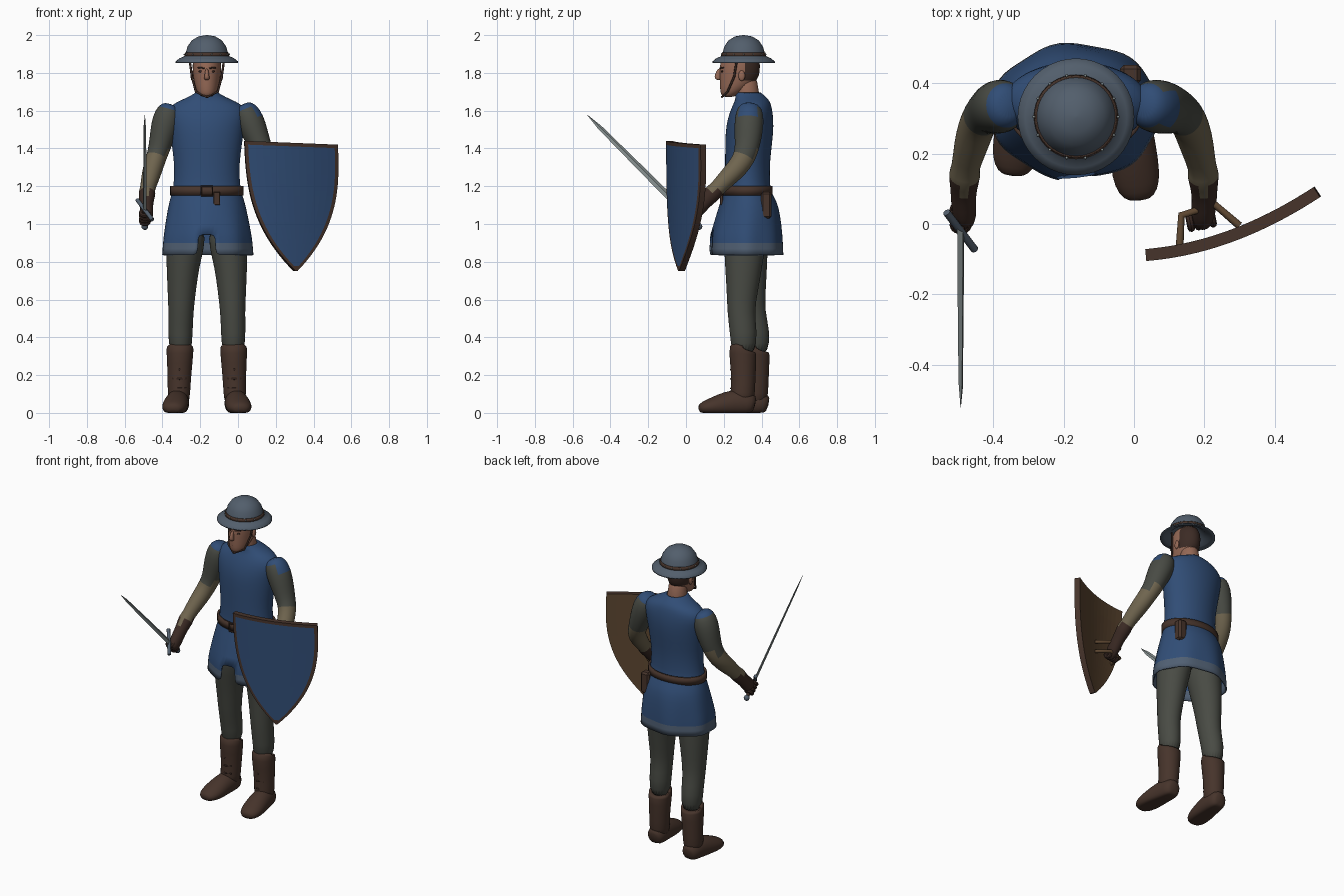
import bpy, bmesh
from math import sin, cos, pi, tau
from mathutils import Vector, Matrix

if "Cube" in bpy.data.objects:
    bpy.data.objects.remove(bpy.data.objects["Cube"])


def material(name, *rgb):
    m = bpy.data.materials.new(name)
    m.use_nodes = True
    m.diffuse_color = (*rgb, 1)
    bsdf = m.node_tree.nodes["Principled BSDF"]
    bsdf.inputs["Base Color"].default_value = (*rgb, 1)
    bsdf.inputs["Roughness"].default_value = 0.7
    return m


BLUE = material("blue cloth", .03, .074, .18)
HEM = material("faded hem", .08, .115, .17)
GREY = material("grey wool", .066, .07, .058)
TAN = material("tan linen", .16, .13, .078)
DARK = material("dark leather", .045, .024, .018)
BROWN = material("brown leather", .062, .034, .024)
WOOD = material("wood", .11, .062, .03)
SKIN = material("skin", .3, .14, .092)
STEEL = material("helmet steel", .085, .113, .15)
BLADE = material("bright steel", .24, .28, .28)
MID = -.165     # body centre line


def finish(name, bm, mats, smooth=True, sub=0):
    bmesh.ops.recalc_face_normals(bm, faces=bm.faces)
    me = bpy.data.meshes.new(name)
    bm.to_mesh(me)
    bm.free()
    for m in mats:
        me.materials.append(m)
    for p in me.polygons:
        p.use_smooth = smooth
    ob = bpy.data.objects.new(name, me)
    bpy.context.collection.objects.link(ob)
    if sub:
        ob.modifiers.new("smooth", "SUBSURF").levels = sub
        ob.modifiers["smooth"].render_levels = sub
    return ob


def loft(name, rings, mats, n=20, flat=False, side=(1, 0, 0), cap=True,
         pick=None, wave=None, sub=1, smooth=True, floor=False):
    """Skin elliptical rings (x, y, z, side radius, other radius)."""
    bm, loops = bmesh.new(), []
    mids = [Vector(r[:3]) for r in rings]
    for i, (x, y, z, a, b) in enumerate(rings):
        t = mids[min(i + 1, len(mids) - 1)] - mids[max(i - 1, 0)]
        t = Vector((0, 0, 1)) if flat else t.normalized()
        s = Vector(side)
        s = (s - t * s.dot(t)).normalized()
        o = t.cross(s)
        loop = []
        for k in range(n):
            q = tau * k / n
            w = wave(q, z) if wave else 1
            p = mids[i] + (s * a * cos(q) + o * b * sin(q)) * w
            if floor:
                p.z = max(p.z, 0)
            loop.append(bm.verts.new(p))
        loops.append(loop)
    for lo, hi in zip(loops, loops[1:]):
        for k in range(n):
            j = (k + 1) % n
            quad = (lo[k], lo[j], hi[j], hi[k])
            c = sum((v.co for v in quad), Vector()) / 4
            index = pick(c) if pick else 0
            if index >= 0:
                bm.faces.new(quad).material_index = index
    if cap:
        for loop in (loops[0], loops[-1]):
            f = bm.faces.new(loop)
            f.material_index = max(0, pick(f.calc_center_median())) if pick else 0
    return finish(name, bm, mats, smooth, sub)


def tube(name, pts, r, mat):
    cu = bpy.data.curves.new(name, "CURVE")
    cu.dimensions, cu.bevel_depth, cu.bevel_resolution = "3D", r, 2
    cu.use_fill_caps = True
    sp = cu.splines.new("POLY")
    sp.points.add(len(pts) - 1)
    for p, co in zip(sp.points, pts):
        p.co = (*co, 1)
    cu.materials.append(mat)
    ob = bpy.data.objects.new(name, cu)
    bpy.context.collection.objects.link(ob)


def ball(name, at, size, mat):
    bm = bmesh.new()
    bmesh.ops.create_uvsphere(bm, u_segments=12, v_segments=8, radius=1,
                              matrix=Matrix.Translation(at) @ Matrix.Diagonal((*size, 1)))
    return finish(name, bm, [mat])


def box(name, at, size, mat):
    bm = bmesh.new()
    bmesh.ops.create_cube(bm, matrix=Matrix.Translation(at) @ Matrix.Diagonal((*size, 1)))
    bmesh.ops.bevel(bm, geom=bm.edges[:], offset=min(size) * .2, segments=1, affect="EDGES")
    return finish(name, bm, [mat], False)


# Tunic: hem band at the bottom, slit at the front
def tunic_part(c):
    if c.z < .93 and c.y < .3 and abs(c.x - MID) < .04:
        return -1
    return 1 if c.z < .9 else 0


def folds(q, z):
    return 1 + .03 * cos(7 * q) * max(0, min(1, (1.15 - z) * 4))


body = [(.835, .32, .243, .195), (.905, .32, .238, .192), (.945, .32, .233, .19),
        (1.05, .33, .215, .17), (1.12, .332, .2, .15), (1.17, .325, .183, .124),
        (1.22, .325, .175, .12), (1.32, .325, .172, .118), (1.43, .332, .188, .125),
        (1.52, .338, .2, .127), (1.59, .345, .215, .115), (1.635, .35, .185, .1),
        (1.66, .35, .125, .088), (1.685, .335, .075, .075), (1.695, .33, .062, .066)]
tunic = loft("tunic", [(MID, y, z, a, b) for z, y, a, b in body], [BLUE, HEM],
             n=32, flat=True, cap=False, pick=tunic_part, wave=folds)
tunic.modifiers.new("cloth", "SOLIDIFY").thickness = .008

# Belt with buckle, tongue and pouch
belt = loft("belt", [(MID, .325, z, .194, .134) for z in (1.152, 1.2)], [BROWN],
            n=40, flat=True, cap=False, sub=0)
belt.modifiers.new("thick", "SOLIDIFY").thickness = .012
tube("buckle", [(MID + x, .185, z) for x, z in
                ((-.03, 1.15), (.03, 1.15), (.03, 1.2), (-.03, 1.2), (-.03, 1.15))], .005, DARK)
box("belt_tongue", (-.112, .188, 1.135), (.035, .014, .07), BROWN)
box("pouch", (-.01, .425, 1.1), (.06, .055, .14), BROWN)

# Legs and boots
for s, shift, label in ((-1, .07, "right"), (1, 0, "left")):
    def place(off, y, z, a, b):
        return (MID + s * off, y + shift * min(1, (1 - z) * 1.7), z, a, b)

    loft(label + "_trouser_leg", [place(*r) for r in (
        (.1, .32, 1, .1, .12), (.115, .31, .88, .102, .11), (.127, .305, .78, .088, .1),
        (.133, .298, .65, .076, .084), (.137, .29, .53, .066, .072),
        (.14, .305, .43, .066, .073), (.14, .305, .3, .06, .065))], [GREY])
    loft(label + "_boot_shaft", [place(*r) for r in (
        (.142, .303, .335, .06, .06), (.142, .3, .352, .072, .075),
        (.142, .3, .33, .073, .076), (.145, .305, .2, .063, .064),
        (.148, .3, .1, .06, .066), (.15, .295, .04, .056, .06))], [BROWN])
    loft(label + "_boot_foot", [place(*r) for r in (
        (.15, .366, .04, .03, .035), (.15, .35, .045, .055, .06), (.153, .29, .055, .062, .075),
        (.163, .21, .045, .067, .068), (.17, .14, .032, .07, .05),
        (.178, .09, .025, .057, .035), (.18, .066, .02, .03, .02))], [BROWN], floor=True)
    for z in (.13, .18, .23, .28):
        tube(label + "_boot_lace", [place(.145 + x, .238 + d, z, 0, 0)[:3]
             for x, d in ((-.035, .015), (0, 0), (.035, .015))], .005, DARK)


# Arms with sleeves and gloves
def arm_part(c):
    return 0 if c.z > 1.6 else 1 if c.z > 1.375 else 2 if c.z > 1.172 else 3


for s, extra, label in ((-1, 0, "right"), (1, .045, "left")):
    loft(label + "_arm", [
        (MID + s * (o + extra * min(1, (1.64 - z) / .3)), y, z, a, b) for o, y, z, a, b in (
            (.19, .34, 1.635, .03, .035), (.198, .337, 1.613, .062, .068),
            (.214, .335, 1.55, .078, .08), (.235, .33, 1.47, .068, .074),
            (.252, .322, 1.4, .058, .065), (.268, .308, 1.352, .054, .06),
            (.284, .275, 1.3, .053, .056), (.3, .22, 1.245, .049, .05),
            (.316, .155, 1.177, .038, .04), (.316, .145, 1.168, .048, .05),
            (.32, .1, 1.12, .037, .038), (.32, .06, 1.08, .036, .044),
            (.316, .02, 1.045, .034, .044), (.314, -.005, 1.02, .02, .028))],
        [BLUE, GREY, TAN, DARK], pick=arm_part)


# Curled fingers around a grip
def fingers(label, at, axis):
    turn = Vector(axis).to_track_quat("Z", "Y")
    for i in range(4):
        p = Vector(at) + Vector(axis).normalized() * (i - 1.5) * .021
        bpy.ops.mesh.primitive_torus_add(location=p, rotation=turn.to_euler(), major_radius=.021,
                                         minor_radius=.011, major_segments=14, minor_segments=8)
        bpy.context.object.name = label + "_finger"
        bpy.context.object.data.materials.append(DARK)
        bpy.ops.object.shade_smooth_by_angle()


# Sword
hilt = Vector((-.493, -.02, 1.075))
aim = Vector((0, -1, 1)).normalized()
cross = Vector((.04, -.053, -.053))
fingers("right", hilt - aim * .055, aim)
fingers("left", (.19, .015, 1.035), (1, .2, 0))
loft("sword_blade", [(*(hilt + aim * d), w, w * .35) for d, w in
                     ((0, .021), (.3, .018), (.62, .013), (.71, .0012))],
     [BLADE], n=4, side=cross, sub=0, smooth=False)
tube("sword_guard", [hilt - cross, hilt + cross], .011, STEEL)
tube("sword_grip", [hilt, hilt - aim * .12], .011, DARK)
ball("sword_pommel", hilt - aim * .125, (.018, .018, .018), STEEL)

# Shield: curved plate with a rim, wooden at the back
bm = bmesh.new()
rows = []
for i in range(25):
    t = 0 if i == 0 else .028 + .972 * (i - 1) / 23
    half = .243 * (1 - t ** 2.8) + .004
    edge = max(.2, 1 - .018 / half)
    row = []
    for u in [-1] + [edge * (k / 6 - 1) for k in range(13)] + [1]:
        x = .282 + .028 * t + u * half
        f = (x - .282) / .245
        y = -.015 + .09 * f - .035 * (1 - f * f)
        z = 1.44 - .69 * t - .01 * (u + 1) * (1 - t)
        row.append(bm.verts.new((x, y, z)))
    rows.append(row)
for i, (hi, lo) in enumerate(zip(rows, rows[1:])):
    for k in range(14):
        f = bm.faces.new((lo[k], lo[k + 1], hi[k + 1], hi[k]))
        f.material_index = int(i == 0 or k in (0, 13) or i > 22)
bmesh.ops.recalc_face_normals(bm, faces=bm.faces)
if sum(f.normal.y for f in bm.faces) > 0:
    bmesh.ops.reverse_faces(bm, faces=bm.faces)
me = bpy.data.meshes.new("shield")
bm.to_mesh(me)
bm.free()
for m in (BLUE, BROWN, WOOD):
    me.materials.append(m)
shield = bpy.data.objects.new("shield", me)
bpy.context.collection.objects.link(shield)
plate = shield.modifiers.new("plate", "SOLIDIFY")
plate.thickness, plate.offset, plate.material_offset = .034, -1, 2
for z in (1.035, 1.1):
    tube("shield_strap", [(.13, -.06, z), (.135, .025, z), (.23, .055, z), (.3, -.005, z)],
         .011, WOOD)

# Head, neck and face
loft("neck", [(MID, .335, 1.62, .068, .068), (MID, .325, 1.69, .058, .06),
              (MID, .315, 1.8, .055, .06)], [SKIN])
skull = [(1.672, .225, .025, .025), (1.682, .228, .04, .042), (1.71, .25, .058, .07),
         (1.76, .28, .07, .102), (1.81, .285, .076, .108), (1.87, .287, .077, .106), (1.93, .29, .05, .07)]
loft("head", [(MID, y, z, a, b) for z, y, a, b in skull], [SKIN, DARK], n=24, flat=True,
     pick=lambda c: int(c.y > .305 and c.z > 1.76))
loft("nose", [(MID, .178, 1.825, .008, .01), (MID, .168, 1.79, .012, .018),
              (MID, .168, 1.768, .017, .018), (MID, .175, 1.762, .01, .01)], [SKIN], n=10, flat=True)
tube("mouth", [(MID + x, .184 + abs(x) * .3, 1.728) for x in (-.022, 0, .022)], .004, BROWN)
for s in (-1, 1):
    ball("ear", (MID + s * .077, .295, 1.785), (.009, .018, .028), SKIN)
    ball("eye", (MID + s * .031, .192, 1.808), (.013, .006, .006), DARK)
    tube("eyebrow", [(MID + s * .014, .18, 1.825), (MID + s * .047, .198, 1.828)], .004, DARK)
    tube("chin_strap", [(MID + s * .092, .27, 1.875), (MID + s * .079, .255, 1.78),
                        (MID + s * .058, .22, 1.7), (MID, .19, 1.672)], .006, DARK)

# Kettle helmet with riveted band
dome = [(.004, 2), (.045, 1.993), (.08, 1.972), (.102, 1.94), (.112, 1.905), (.116, 1.89),
        (.145, 1.877), (.166, 1.86), (.166, 1.853), (.14, 1.865), (.105, 1.88), (.06, 1.93)]
loft("helmet", [(MID, .305, z, r, r) for r, z in dome], [STEEL], n=40, flat=True, sub=0)
band = loft("helmet_band", [(MID, .305, z, r, r) for r, z in ((.12, 1.887), (.115, 1.908))],
            [BROWN], n=40, flat=True, cap=False, sub=0)
band.modifiers.new("thick", "SOLIDIFY").thickness = .006
for i in range(14):
    q = tau * i / 14
    ball("rivet", (MID + .12 * cos(q), .305 + .12 * sin(q), 1.898), (.004, .004, .004), BLADE)
